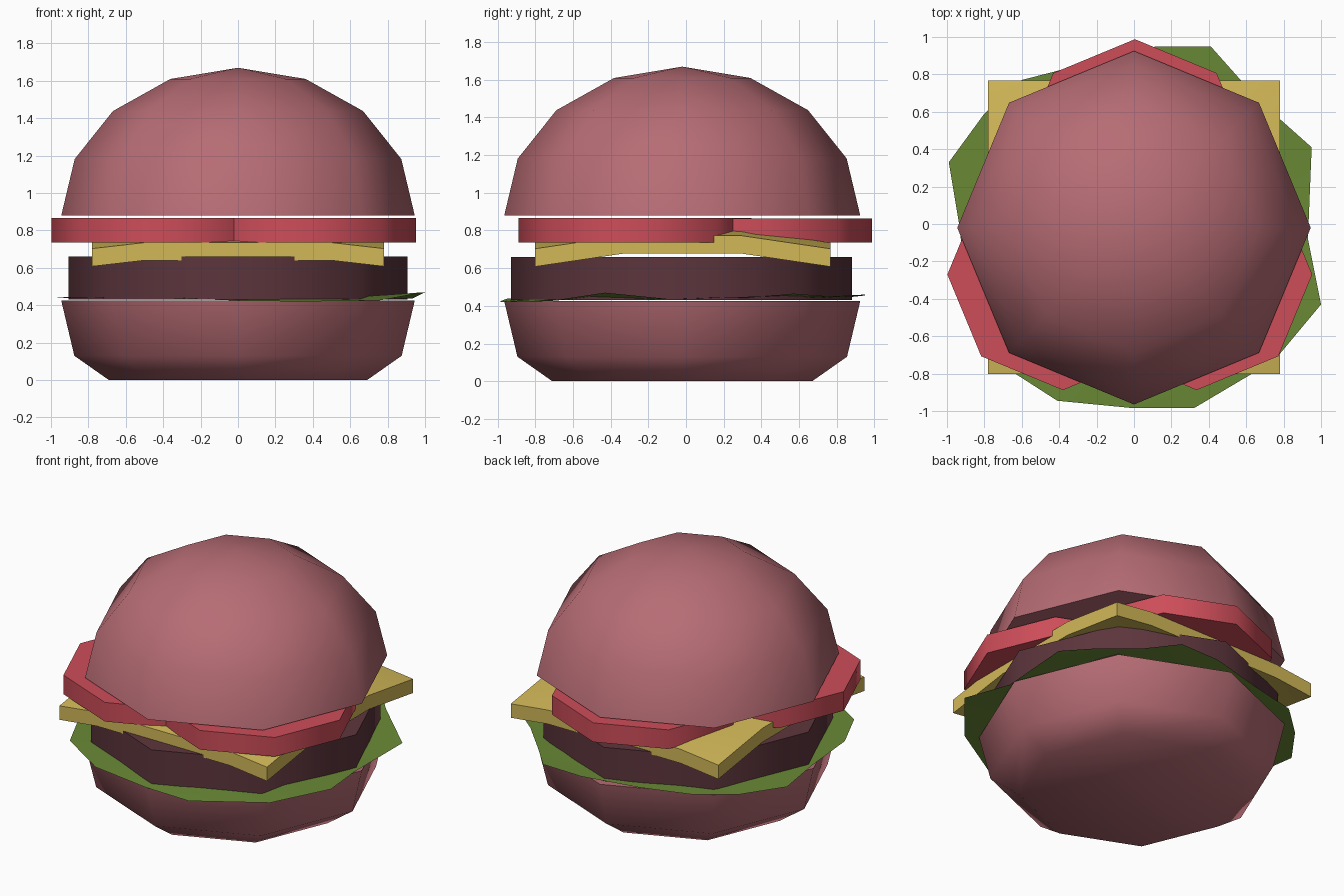
import bpy, bmesh, math
from mathutils import Vector

if "Cube" in bpy.data.objects:
    bpy.data.objects.remove(bpy.data.objects["Cube"])


def material(name, r, g, b):
    lin = [((c / 255 + 0.055) / 1.055) ** 2.4 for c in (r, g, b)]
    m = bpy.data.materials.new(name)
    m.diffuse_color = (*lin, 1)
    m.use_nodes = True
    m.node_tree.nodes["Principled BSDF"].inputs["Base Color"].default_value = m.diffuse_color
    return m


BUN = material("bun pink", 182, 108, 116)
PATTY = material("patty brown", 92, 53, 60)
CHEESE = material("cheese yellow", 210, 184, 88)
TOMATO = material("tomato red", 205, 77, 89)
LETTUCE = material("lettuce green", 106, 138, 54)


def finish(name, bm, mat, angle=60, recalc=True):
    """Smooth shading with edges sharper than the angle kept hard."""
    if recalc:
        bmesh.ops.recalc_face_normals(bm, faces=bm.faces[:])
    for f in bm.faces:
        f.smooth = True
    for e in bm.edges:
        e.smooth = len(e.link_faces) == 2 and e.calc_face_angle() < math.radians(angle)
    me = bpy.data.meshes.new(name)
    bm.to_mesh(me)
    bm.free()
    me.materials.append(mat)
    ob = bpy.data.objects.new(name, me)
    bpy.context.collection.objects.link(ob)
    return ob


def lathe(name, profile, cx, cy, mat, sides=8):
    """Closed turned solid from (radius, z) pairs, bottom to top."""
    bm = bmesh.new()
    rings = []
    for r, z in profile:
        if r == 0:
            rings.append([bm.verts.new((cx, cy, z))])
        else:
            rings.append([bm.verts.new((cx + r * math.cos(i * math.tau / sides),
                                        cy + r * math.sin(i * math.tau / sides), z))
                          for i in range(sides)])
    for a, b in zip(rings, rings[1:]):
        for i in range(sides):
            j = (i + 1) % sides
            bm.faces.new((a[i], a[j], b[0]) if len(b) == 1 else (a[i], a[j], b[j], b[i]))
    bm.faces.new(rings[0][::-1])
    if len(rings[-1]) > 1:
        bm.faces.new(rings[-1])
    return finish(name, bm, mat)


# buns: a domed top and a shallow cut-off base
R, CY = 0.945, -0.02
dome = [(R * math.cos(math.radians(a)), 0.88 + 0.79 * math.sin(math.radians(a)))
        for a in (0, 22.5, 45, 67.5)] + [(0, 1.67)]
lathe("top_bun", dome, 0, CY, BUN)
lathe("bottom_bun", [(0.69, 0), (0.875, 0.13), (R, 0.425)], 0, CY, BUN)

# patty
lathe("patty", [(0.905, 0.43), (0.905, 0.66)], 0, CY - 0.003, PATTY)

# three overlapping tomato slices
for i, (x, y) in enumerate([(0.005, 0.37), (-0.38, -0.27), (0.335, -0.27)]):
    dz = 0.0005 * i
    lathe(f"tomato_slice_{i + 1}", [(0.618, 0.735 + dz), (0.618, 0.865 + dz)], x, y, TOMATO)

# cheese: square slab whose edges droop
bm = bmesh.new()
xs, ys = (-0.78, -0.5, 0.5, 0.78), (-0.785, -0.31, 0.31, 0.785)
grid = [[bm.verts.new((x, y - 0.018, 0.71 - 0.032 * (abs(x) > 0.6) - 0.07 * (abs(y) > 0.5)))
         for y in ys] for x in xs]
faces = [bm.faces.new((grid[i][j], grid[i + 1][j], grid[i + 1][j + 1], grid[i][j + 1]))
         for i in range(3) for j in range(3)]
ext = bmesh.ops.extrude_face_region(bm, geom=faces, use_keep_orig=True)
top = [v for v in ext["geom"] if isinstance(v, bmesh.types.BMVert)]
bmesh.ops.translate(bm, verts=top, vec=Vector((0, 0, 0.095)))
finish("cheese", bm, CHEESE, 40)

# lettuce: wavy leaf with a ragged outline
outline = [(0.93, -0.08, 0.435), (0.95, 0.41, 0.45), (0.77, 0.57, 0.465), (0.57, 0.77, 0.45),
           (0.41, 0.95, 0.46), (0.12, 0.95, 0.455), (-0.25, 0.86, 0.445), (-0.6, 0.77, 0.455),
           (-0.8, 0.59, 0.44), (-0.99, 0.33, 0.445), (-0.93, -0.03, 0.44), (-0.9, -0.42, 0.445),
           (-0.76, -0.72, 0.44), (-0.41, -0.945, 0.44), (0, -0.985, 0.425), (0.32, -0.985, 0.42),
           (0.75, -0.73, 0.425), (1.0, -0.43, 0.47)]
bm = bmesh.new()
outer = [bm.verts.new(p) for p in outline]
inner = [bm.verts.new((x * 0.75, y * 0.75, 0.44)) for x, y, z in outline]
n = len(outer)
for i in range(n):
    j = (i + 1) % n
    bm.faces.new((inner[i], outer[i], outer[j], inner[j]))
bm.faces.new(inner)
finish("lettuce", bm, LETTUCE, recalc=False)
